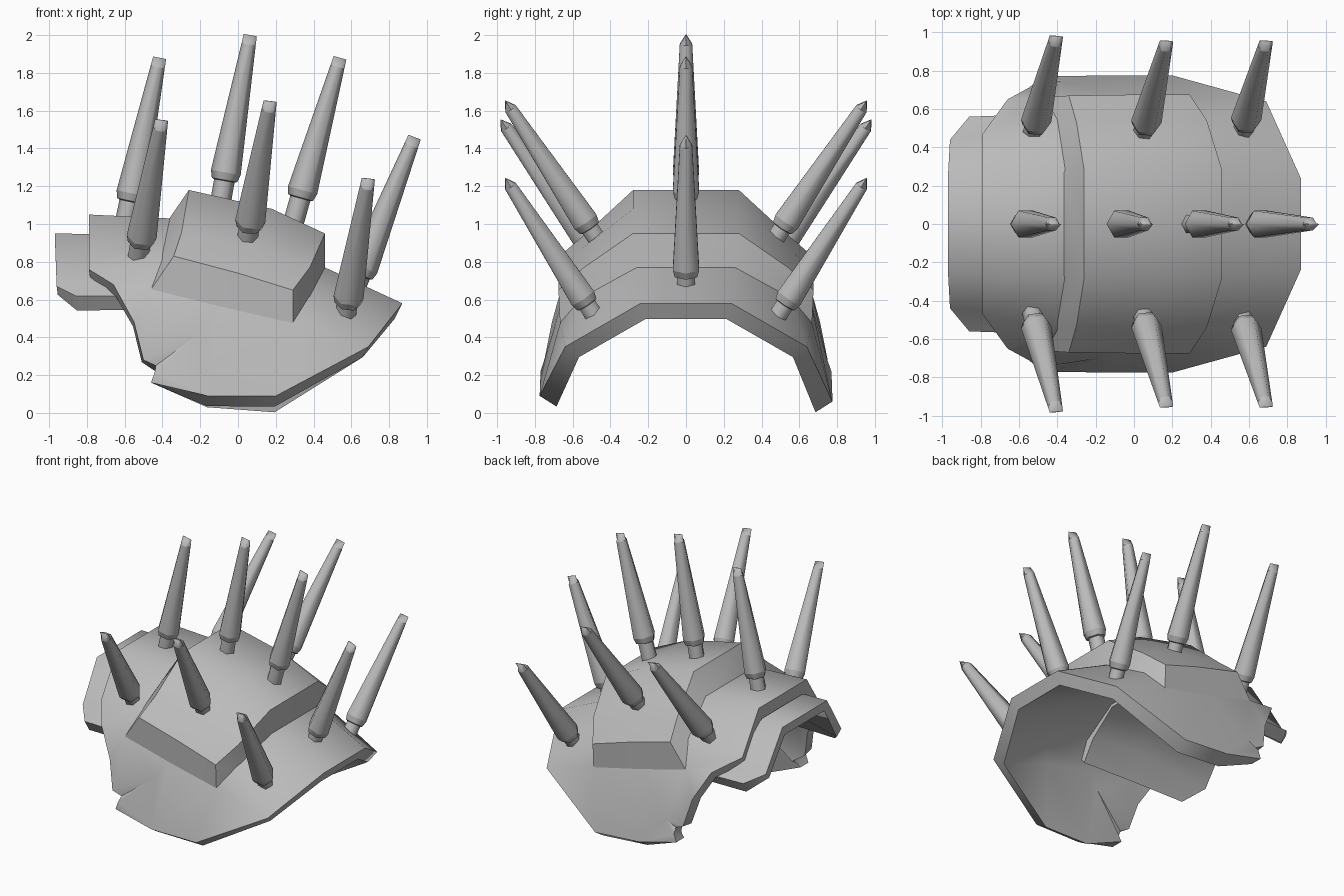
import bpy, bmesh, math
from mathutils import Vector

if "Cube" in bpy.data.objects:
    bpy.data.objects.remove(bpy.data.objects["Cube"])

steel = bpy.data.materials.new("grey_steel")
steel.diffuse_color = (0.5, 0.5, 0.5, 1)
steel.use_nodes = True
steel.node_tree.nodes["Principled BSDF"].inputs["Base Color"].default_value = steel.diffuse_color


def finish(name, bm, angle, thickness=0):
    me = bpy.data.meshes.new(name)
    bm.to_mesh(me)
    bm.free()
    me.materials.append(steel)
    ob = bpy.data.objects.new(name, me)
    bpy.context.collection.objects.link(ob)
    bpy.ops.object.select_all(action='DESELECT')
    ob.select_set(True)
    bpy.context.view_layer.objects.active = ob
    if thickness:
        mod = ob.modifiers.new("thickness", 'SOLIDIFY')
        mod.thickness = thickness
        mod.offset = -1
        mod.use_even_offset = True
        bpy.ops.object.modifier_apply(modifier=mod.name)
    bpy.ops.object.shade_smooth_by_angle(angle=math.radians(angle))
    return ob


def sheet(name, pts, faces, ridge, thickness=0, angle=45, sharp=(), back={}):
    """Half of an arch, mirrored in y and bridged along its ridge points.
    Points in back replace those of the same name on the +y half."""
    bm = bmesh.new()
    sides = []
    for s in (1, -1):
        half = {**pts, **back} if s > 0 else pts
        v = {k: bm.verts.new((p[0], s * p[1], p[2])) for k, p in half.items()}
        for f in faces:
            bm.faces.new([v[k] for k in (f if s > 0 else f[::-1])])
        for a, b in zip(sharp, sharp[1:]):
            bm.edges.get((v[a], v[b])).smooth = False
        sides.append(v)
    for a, b in zip(ridge, ridge[1:]):
        bm.faces.new([sides[0][a], sides[0][b], sides[1][b], sides[1][a]])
    bmesh.ops.recalc_face_normals(bm, faces=bm.faces)
    # the sheet must face away from the inside of the arch
    top = max(bm.faces, key=lambda f: abs(f.normal.z) * f.calc_area())
    if top.normal.z < 0:
        bmesh.ops.reverse_faces(bm, faces=bm.faces)
    return finish(name, bm, angle, thickness)


def grid(rows):
    """Points and quads of a lattice: one list of points per row letter."""
    pts = {c + str(i): p for c, row in rows.items() for i, p in enumerate(row)}
    keys = list(rows)
    quads = [(a + str(i), b + str(i), b + str(i + 1), a + str(i + 1))
             for a, b in zip(keys, keys[1:]) for i in range(len(rows[a]) - 1)]
    return pts, quads


# Main shoulder shell: ridge A, shoulder B, side C, rim D and a dented crack E-V
pts, faces = grid({
    "A": [(-.79, .28, 1.05), (-.37, .28, 1.03), (.10, .27, .93), (.46, .26, .77), (.87, .24, .58)],
    "B": [(-.79, .47, .76), (-.42, .55, .82), (.02, .56, .75), (.38, .55, .61), (.69, .64, .35)]})
pts.update({
    "C0": (-.66, .65, .68), "C1": (-.46, .66, .66), "C2": (-.10, .665, .57), "C3": (.29, .665, .48),
    "D0": (-.55, .71, .48), "D1": (-.50, .75, .28), "V": (-.435, .738, .25), "E": (-.18, .70, .44),
    "D3": (-.44, .77, .22), "D4": (-.46, .77, .16), "D5": (-.16, .775, .075), "D6": (.20, .775, .075)})
faces += [("B0", "C0", "C1", "B1"), ("B1", "C1", "C2", "B2"), ("B2", "C2", "C3", "B3"),
          ("B3", "C3", "B4"), ("C0", "D0", "C1"), ("C1", "D0", "D1"), ("C1", "D1", "E"),
          ("C1", "E", "C2"), ("D1", "V", "E"), ("V", "D3", "E"), ("E", "D3", "D5"),
          ("D3", "D4", "D5"), ("C2", "E", "D5"), ("C2", "D5", "D6", "C3"), ("C3", "D6", "B4")]
shell = sheet("shoulder_shell", pts, faces, ["A0", "A1", "A2", "A3", "A4"], 0.092, 60,
              back={"E": (-.36, .745, .29), "D5": (-.16, .775, .10)})
# The back rim hangs a little lower, and the inner rim lower than the outer
for v in shell.data.vertices:
    if v.co.z < .13:
        v.co.z -= math.copysign(.015, v.co.y) + (.035 if abs(v.co.y) < .73 else 0)

# Collar running under the left half of the shell
pts, faces = grid({
    "A": [(-.97, .26, .95), (-.40, .26, .94), (0, .26, .90)],
    "B": [(-.96, .44, .67), (-.40, .48, .76), (0, .48, .72)],
    "C": [(-.86, .56, .62), (-.45, .575, .62), (0, .575, .60)]})
collar = sheet("collar", pts, faces, ["A0", "A1", "A2"], 0.065, 65)
for v in collar.data.vertices:
    if v.co.z < .61 and abs(v.co.y) < .53:
        v.co.z -= .03

# Raised plate wrapped over the shell, with undercut sides sunk into it
pts, faces = grid({
    "A": [(-.26, .28, 1.18), (.18, .28, 1.08), (.46, .28, .95)],
    "B": [(-.30, .53, .95), (.10, .55, .87), (.38, .54, .77)],
    "C": [(-.34, .67, .83), (0, .675, .74), (.29, .675, .65)],
    "S": [(-.46, .662, .655), (-.1, .667, .565), (.29, .667, .475)]})
pts.update({"LA": (-.37, .27, 1.02), "LB": (-.42, .54, .80),
            "RA": (.46, .26, .75), "RB": (.38, .54, .59)})
faces += [("LA", "LB", "B0", "A0"), ("LB", "S0", "C0", "B0"),
          ("A2", "B2", "RB", "RA"), ("B2", "C2", "S2", "RB")]
sheet("raised_plate", pts, faces, ["LA", "A0", "A1", "A2", "RA"], 0, 50,
      ["S0", "C0", "C1", "C2", "S2"])


# Spikes: neck, flared socket, tapering six-sided shaft and a chisel tip
def spike(name, base, tip, neck, root):
    base, tip = Vector(base), Vector(tip)
    d = (tip - base).normalized()
    u = (Vector((1, 0, 0)) - d * d.x).normalized()
    w = d.cross(u)
    length = (tip - base).length
    # distance along the axis, radius, sideways squash
    rings = [(-root, .055, 1), (neck, .055, 1), (neck + .005, .068, 1), (neck + .045, .08, 1),
             (length - .05, .038, 1), (length, .035, .08)]
    bm = bmesh.new()
    loops = []
    for t, r, q in rings:
        loops.append([bm.verts.new(base + d * t + u * r * math.cos(a) + w * r * q * math.sin(a))
                      for a in (k * math.tau / 6 for k in range(6))])
    for lo, hi in zip(loops, loops[1:]):
        for k in range(6):
            n = (k + 1) % 6
            bm.faces.new([lo[k], lo[n], hi[n], hi[k]])
    bm.faces.new(loops[0][::-1])
    bm.faces.new(loops[-1])
    # hard lines around the flare and the tip
    for ring in loops[1:5]:
        for k in range(6):
            bm.edges.get((ring[k], ring[(k + 1) % 6])).smooth = False
    bmesh.ops.recalc_face_normals(bm, faces=bm.faces)
    finish(name, bm, 62)


ridge_spikes = [((-.59, 0, 1.04), (-.415, 0, 1.88), .08), ((-.09, 0, 1.13), (.065, 0, 2.0), .10),
                ((.30, 0, 1.03), (.54, 0, 1.88), .11), ((.62, 0, .66), (.935, 0, 1.46), .07)]
for i, (b, t, n) in enumerate(ridge_spikes):
    spike(f"ridge_spike_{i + 1}", b, t, n, .05)

side_spikes = [((-.53, .455, .815), (-.405, .98, 1.55)), ((.045, .455, .895), (.17, .955, 1.65)),
               ((.565, .47, .49), (.69, .955, 1.24))]
for i, (b, t) in enumerate(side_spikes):
    for side, s in (("back", 1), ("front", -1)):
        spike(f"{side}_spike_{i + 1}", (b[0], s * b[1], b[2]), (t[0], s * t[1], t[2]), .1, .02)
